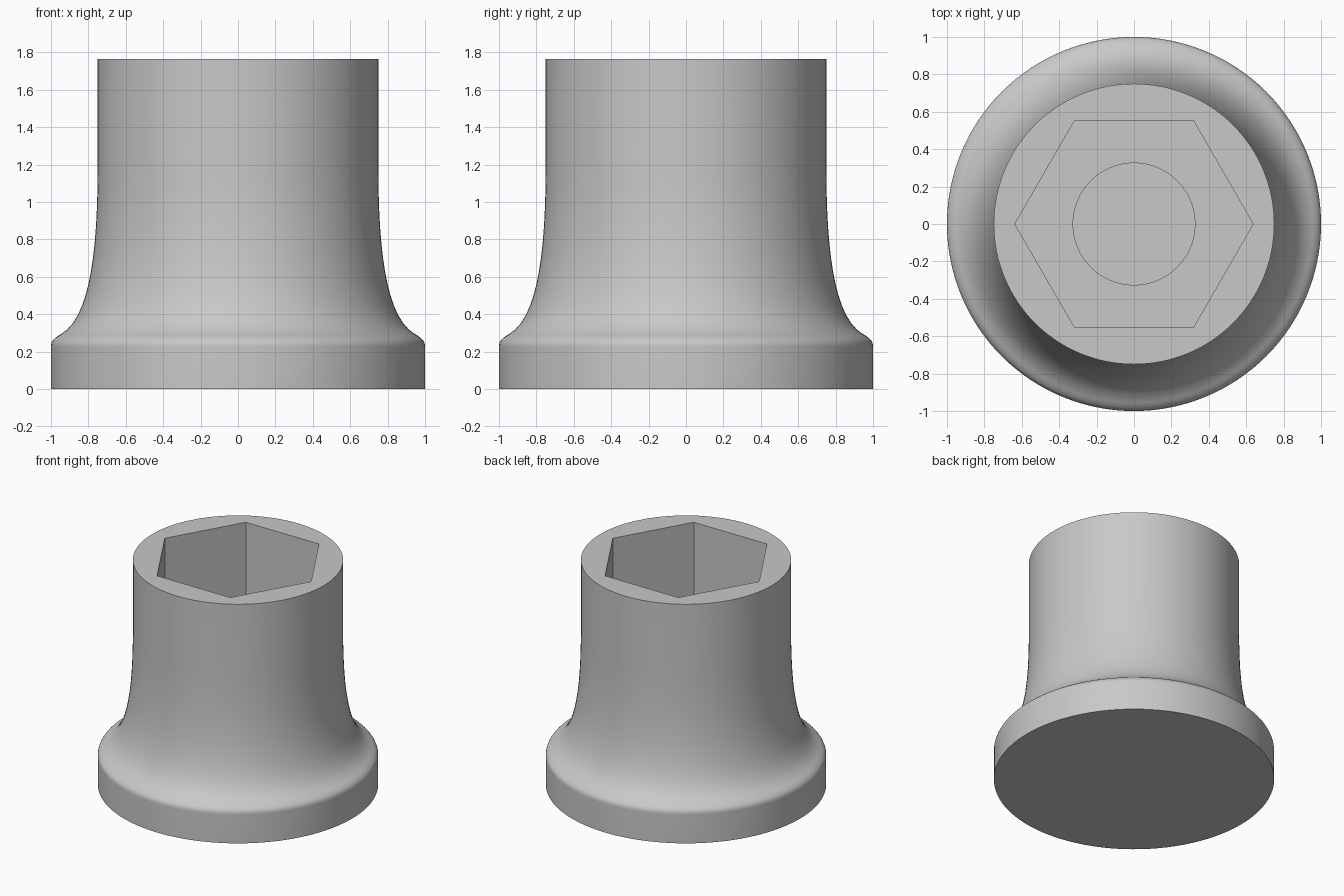
import bpy
import bmesh
from math import radians, tau
from mathutils import Matrix, Vector
from mathutils.geometry import interpolate_bezier

cube = bpy.data.objects.get("Cube")
if cube:
    bpy.data.objects.remove(cube, do_unlink=True)

HEIGHT = 1.765
SEGMENTS = 128

# Plain grey material
grey = bpy.data.materials.new("plain grey")
grey.use_nodes = True
color = (0.58, 0.58, 0.58, 1)
grey.diffuse_color = color
grey.node_tree.nodes["Principled BSDF"].inputs["Base Color"].default_value = color


def make_object(name, bm):
    bmesh.ops.recalc_face_normals(bm, faces=bm.faces)
    mesh = bpy.data.meshes.new(name)
    bm.to_mesh(mesh)
    bm.free()
    mesh.materials.append(grey)
    obj = bpy.data.objects.new(name, mesh)
    bpy.context.collection.objects.link(obj)
    return obj


def curve(*points):
    return interpolate_bezier(*[Vector((r, 0, z)) for r, z in points], 14)


def lathe(name, profile):
    bm = bmesh.new()
    verts = [bm.verts.new(p) for p in profile]
    edges = [bm.edges.new(pair) for pair in zip(verts, verts[1:])]
    bmesh.ops.spin(bm, geom=verts + edges, cent=(0, 0, 0), axis=(0, 0, 1),
                   angle=tau, steps=SEGMENTS, use_merge=True)
    bmesh.ops.remove_doubles(bm, verts=bm.verts, dist=0.0001)
    # Close the flat ends
    bmesh.ops.holes_fill(bm, edges=[e for e in bm.edges if e.is_boundary], sides=0)
    return make_object(name, bm)


def prism(name, sides, radius, bottom, top):
    bm = bmesh.new()
    bmesh.ops.create_cone(bm, cap_ends=True, segments=sides, radius1=radius,
                          radius2=radius, depth=top - bottom,
                          matrix=Matrix.Translation((0, 0, (top + bottom) / 2))
                          @ Matrix.Rotation(radians(90), 4, "Z"))
    obj = make_object(name, bm)
    obj.hide_render = True
    return obj


# Flanged body: straight neck, flare, rounded shoulder and straight rim
flare = curve((0.75, 1.2), (0.75, 0.7), (0.80, 0.38), (0.945, 0.295))
shoulder = curve((0.945, 0.295), (0.985, 0.272), (1, 0.255), (1, 0.225))
body = lathe("flanged_socket_body",
             [Vector((0.75, 0, HEIGHT))] + flare + shoulder[1:] + [Vector((1, 0, 0))])

# Hexagonal pocket with a narrower round bore below it
hexagon = prism("hexagon_cutter", 6, 0.637, 0.88, HEIGHT + 0.2)
# Point the hexagon corners along x
corner = max(v.co.x for v in hexagon.data.vertices)
if corner < 0.6:
    hexagon.data.transform(Matrix.Rotation(radians(30), 4, "Z"))
bore = prism("bore_cutter", 64, 0.326, 0.3, HEIGHT + 0.1)

bpy.context.view_layer.objects.active = body
body.select_set(True)
for cutter in (hexagon, bore):
    cut = body.modifiers.new(cutter.name, "BOOLEAN")
    cut.operation = "DIFFERENCE"
    cut.solver = "EXACT"
    cut.object = cutter
    bpy.ops.object.modifier_apply(modifier=cut.name)
    bpy.data.objects.remove(cutter, do_unlink=True)

bpy.ops.object.shade_smooth_by_angle(angle=radians(30))
